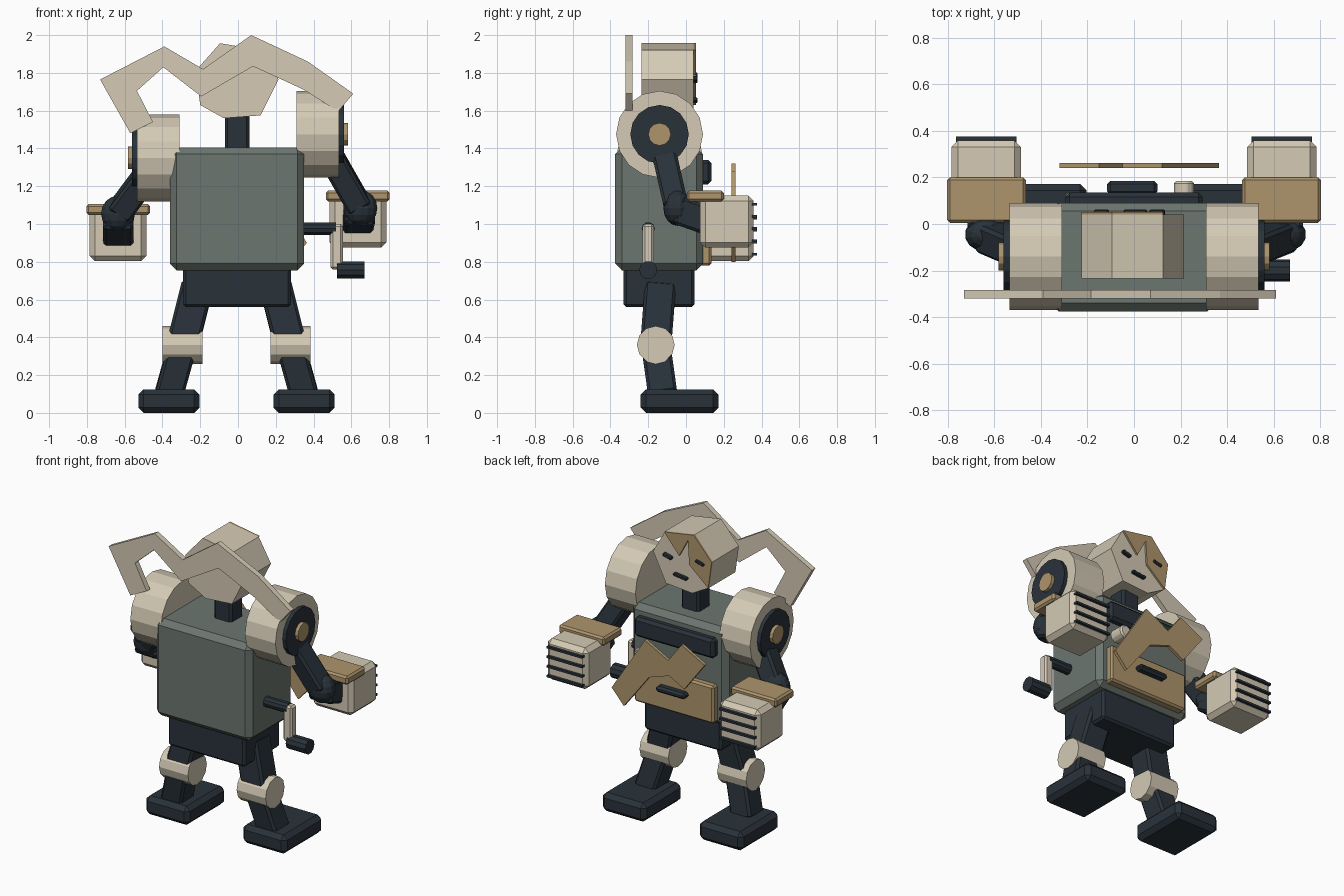
import bpy, bmesh, math
from mathutils import Vector, Matrix

if "Cube" in bpy.data.objects:
    bpy.data.objects.remove(bpy.data.objects["Cube"])


def make_mat(name, rgb):
    m = bpy.data.materials.new(name)
    m.diffuse_color = (*rgb, 1)
    m.use_nodes = True
    m.node_tree.nodes["Principled BSDF"].inputs["Base Color"].default_value = m.diffuse_color
    return m


GREEN = make_mat("green_grey", (0.15, 0.18, 0.16))
DARK = make_mat("dark_blue", (0.022, 0.032, 0.042))
CREAM = make_mat("cream", (0.66, 0.59, 0.46))
TAN = make_mat("tan", (0.42, 0.30, 0.15))


def finish(name, bm, mat, matrix=None, bevel=0.0):
    if bevel:
        bmesh.ops.bevel(bm, geom=bm.edges[:], offset=bevel, segments=1,
                        affect='EDGES', clamp_overlap=True)
    if matrix is not None:
        bm.transform(matrix)
    bmesh.ops.recalc_face_normals(bm, faces=bm.faces[:])
    me = bpy.data.meshes.new(name)
    bm.to_mesh(me)
    bm.free()
    me.materials.append(mat)
    ob = bpy.data.objects.new(name, me)
    bpy.context.collection.objects.link(ob)
    return ob


def box(name, x, y, z, mat, bevel=0.0, tilt=0.0):
    """Box from (min, max) ranges, optionally tilted about y."""
    size = Vector([b - a for a, b in (x, y, z)])
    mid = Vector([(a + b) / 2 for a, b in (x, y, z)])
    bm = bmesh.new()
    bmesh.ops.create_cube(bm, size=1)
    bm.transform(Matrix.Diagonal((*size, 1)))
    return finish(name, bm, mat,
                  Matrix.Translation(mid) @ Matrix.Rotation(tilt, 4, 'Y'), bevel)


def limb(name, p, q, w, d, mat, bevel=0.015):
    """Box running from p to q with a w by d section."""
    p, q = Vector(p), Vector(q)
    axis = (q - p).normalized()
    side = Vector((1, 0, 0))
    side = (side - axis * side.dot(axis)).normalized()
    rot = Matrix((side, axis.cross(side), axis)).transposed().to_4x4()
    bm = bmesh.new()
    bmesh.ops.create_cube(bm, size=1)
    bm.transform(Matrix.Diagonal((w, d, (q - p).length, 1)))
    return finish(name, bm, mat, Matrix.Translation((p + q) / 2) @ rot, bevel)


def cyl(name, x0, x1, y, z, r, mat, n=16, axis='X', bevel=0.0):
    """Cylinder along x (or along y, where x0, x1 are the y range and y is x)."""
    bm = bmesh.new()
    bmesh.ops.create_cone(bm, cap_ends=True, segments=n, radius1=r, radius2=r,
                          depth=abs(x1 - x0))
    m = (x0 + x1) / 2
    if axis == 'X':
        mat4 = Matrix.Translation((m, y, z)) @ Matrix.Rotation(math.pi / 2, 4, 'Y')
    else:
        mat4 = Matrix.Translation((y, m, z)) @ Matrix.Rotation(math.pi / 2, 4, 'X')
    return finish(name, bm, mat, mat4, bevel)


def slab(name, pts, y0, y1, mat):
    """Extrude an x-z outline from y0 to y1."""
    bm = bmesh.new()
    face = bm.faces.new([bm.verts.new((x, y0, z)) for x, z in pts])
    ext = bmesh.ops.extrude_face_region(bm, geom=[face])
    bmesh.ops.translate(bm, vec=(0, y1 - y0, 0),
                        verts=[v for v in ext['geom'] if isinstance(v, bmesh.types.BMVert)])
    return finish(name, bm, mat)


# Body
box("torso", (-.36, .35), (-.375, .09), (.755, 1.405), GREEN, .035)
box("pelvis", (-.29, .28), (-.33, .045), (.56, .80), DARK, .015)
box("neck", (-.07, .06), (-.16, -.03), (1.38, 1.60), DARK, .015)

# Chest and belly details
box("chest_grille", (-.295, .295), (.07, .135), (1.21, 1.34), DARK, .018)
box("belly_panel", (-.295, .29), (.07, .135), (.78, 1.03), TAN, .012)
box("panel_handle", (-.115, .10), (.125, .185), (.91, .95), DARK, .014)
cyl("chest_knob", .08, .185, .215, 1.125, .045, CREAM, 10, 'Y', .01)
slab("chest_zigzag", [(.365, .90), (.12, 1.28), (-.05, 1.19), (-.15, 1.32), (-.32, 1.23),
                      (-.17, 1.03), (-.06, 1.09), (.09, 1.04), (.275, .80)], .24, .262, TAN)

# Head, mask and face
head = [(-.095, 1.957), (.125, 1.92), (.215, 1.765), (.12, 1.575),
        (-.075, 1.56), (-.2, 1.63), (-.225, 1.81)]
slab("head", head, -.235, .04, CREAM)
slab("face_mask", [(.125, 1.92), (.015, 1.79), (-.05, 1.91), (-.06, 1.75),
                   (-.2, 1.63), (-.225, 1.81), (-.095, 1.957)], .035, .052, TAN)
for side, x, z in (("right", .1, 1.765), ("left", -.14, 1.785)):
    box(side + "_eye", (x - .032, x + .032), (.03, .062), (z - .011, z + .011), DARK, .005, -.25)
box("mouth", (-.045, .055), (.03, .062), (1.645, 1.665), DARK, .005, -.12)

# Large zigzag plate behind the head
slab("back_zigzag", [(-.73, 1.765), (-.57, 1.48), (-.45, 1.54), (-.535, 1.705), (-.395, 1.83),
                     (-.195, 1.675), (.08, 1.835), (.35, 1.71), (.53, 1.595), (.61, 1.69),
                     (.37, 1.86), (.07, 2.0), (-.185, 1.82), (-.39, 1.94)], -.32, -.283, CREAM)

# Arms: side, sign, shoulder height, elbow height, fist bottom
for side, s, zs, ze, zf in (("right", 1, 1.475, 1.085, .875), ("left", -1, 1.35, 1.055, .803)):
    cyl(side + "_shoulder", s * .31, s * .535, -.14, zs, .23, CREAM, 16)
    cyl(side + "_shoulder_disc", s * .5, s * .56, -.14, zs, .155, DARK, 16)
    cyl(side + "_shoulder_hub", s * .54, s * .582, -.14, zs, .06, TAN, 12)
    xe = .648 if s > 0 else -.635
    limb(side + "_upper_arm", (s * .46, -.125, zs - .06), (xe, -.05, ze), .13, .13, DARK)
    bm = bmesh.new()
    bmesh.ops.create_uvsphere(bm, u_segments=14, v_segments=8, radius=1)
    finish(side + "_elbow", bm, DARK, Matrix.Translation((xe, -.045, ze))
           @ Matrix.Diagonal((.092, .075, .095, 1)))
    limb(side + "_forearm", (xe, -.05, ze - .01), (s * .633, .12, zf + .14), .16, .15, DARK)
    xr = sorted((s * .485, s * .785))
    box(side + "_fist", xr, (.075, .358), (zf, zf + .275), CREAM, .028)
    box(side + "_cuff", sorted((s * .465, s * .803)), (.005, .2), (zf + .245, zf + .302), TAN, .012)
    for i in range(4):
        z = zf + .037 + i * .064
        box(f"{side}_finger_groove_{i + 1}", (xr[0] + .02, xr[1] - .02), (.35, .376),
            (z - .007, z + .007), DARK)

# Legs, set around a slightly shifted centre
for side, s in (("right", 1), ("left", -1)):
    c = -.008
    limb(side + "_thigh", (c + s * .205, -.135, .68), (c + s * .285, -.16, .36), .17, .165, DARK)
    cyl(side + "_knee", c + s * .18, c + s * .393, -.16, .36, .1, CREAM, 12)
    limb(side + "_shin", (c + s * .285, -.16, .36), (c + s * .36, -.122, .09), .15, .155, DARK)
    xm = c + s * .358
    box(side + "_foot", (xm - .162, xm + .162), (-.24, .172), (0, .125), DARK, .028)

# Side crank
cyl("crank_axle", .32, .52, -.2, .975, .035, DARK, 10)
box("crank_bar", (.49, .555), (-.23, -.17), (.76, 1.0), CREAM, .012)
cyl("crank_handle", .525, .67, -.2, .757, .048, DARK, 10)
